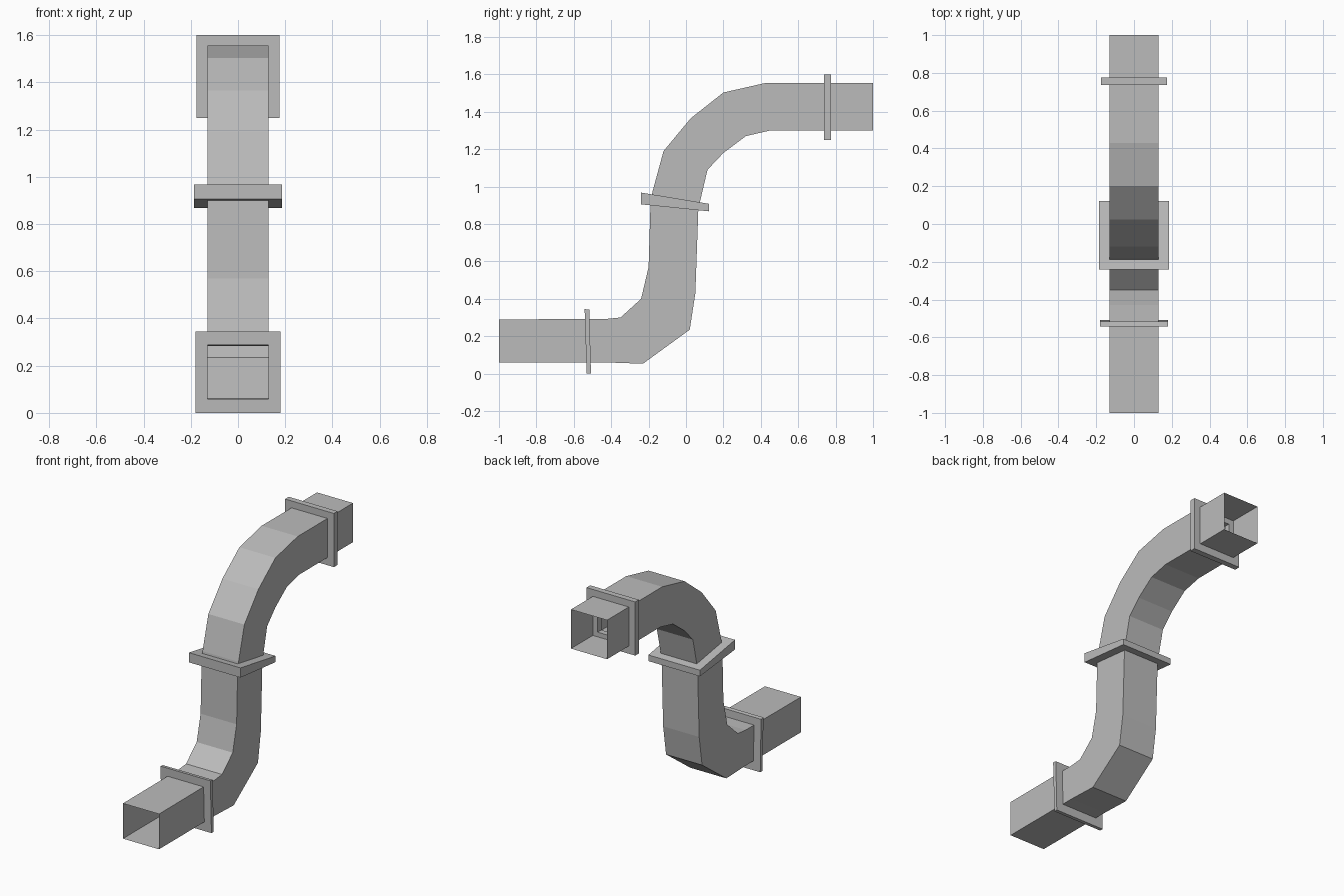
import bpy, bmesh

if "Cube" in bpy.data.objects:
    bpy.data.objects.remove(bpy.data.objects["Cube"])

metal = bpy.data.materials.new("duct grey")
metal.diffuse_color = (0.5, 0.5, 0.5, 1)
metal.use_nodes = True
metal.node_tree.nodes["Principled BSDF"].inputs["Base Color"].default_value = metal.diffuse_color


def finish(bm, name):
    bmesh.ops.recalc_face_normals(bm, faces=bm.faces[:])
    mesh = bpy.data.meshes.new(name)
    bm.to_mesh(mesh)
    bm.free()
    mesh.materials.append(metal)
    obj = bpy.data.objects.new(name, mesh)
    bpy.context.collection.objects.link(obj)
    return obj


def bridge(bm, a, b):
    """Join two four-sided loops with quads."""
    for i in range(4):
        j = (i + 1) % 4
        bm.faces.new((a[i], a[j], b[j], b[i]))


def loop(bm, w, lo, hi):
    """Rectangle across x between two (y, z) points."""
    return [bm.verts.new(c) for c in
            ((-w, *lo), (w, *lo), (w, *hi), (-w, *hi))]


# Open-ended S-shaped duct: (lower/outer point, upper/inner point) in y, z
sections = [
    ((-1.0, 0.06), (-1.0, 0.29)),
    ((-0.43, 0.06), (-0.43, 0.292)),
    ((-0.23, 0.053), (-0.35, 0.30)),
    ((0.02, 0.235), (-0.24, 0.40)),
    ((0.05, 0.43), (-0.20, 0.57)),
    ((0.066, 0.88), (-0.19, 0.90)),
    ((0.075, 0.92), (-0.18, 0.97)),
    ((0.115, 1.09), (-0.12, 1.19)),
    ((0.20, 1.18), (0.025, 1.365)),
    ((0.32, 1.27), (0.20, 1.503)),
    ((0.45, 1.30), (0.43, 1.555)),
    ((1.0, 1.30), (1.0, 1.555)),
]
bm = bmesh.new()
loops = [loop(bm, 0.13, lo, hi) for lo, hi in sections]
for a, b in zip(loops, loops[1:]):
    bridge(bm, a, b)
finish(bm, "duct")


def flange(name, w, hole_w, t, near, far):
    """Square collar; near/far are the (low, high) edges of its two sides,
    t is the margin of the hole as a fraction of the height."""
    bm = bmesh.new()
    rings = []
    for lo, hi in (near, far):
        def mix(k):
            return tuple(p + (q - p) * k for p, q in zip(lo, hi))
        rings.append((loop(bm, w, lo, hi), loop(bm, hole_w, mix(t), mix(1 - t))))
    (o1, i1), (o2, i2) = rings
    for a, b in ((o1, o2), (i1, i2), (o1, i1), (o2, i2)):
        bridge(bm, a, b)
    finish(bm, name)


# Three collars along the duct
flange("lower_flange", 0.18, 0.129, 0.17,
       ((-0.531, 0.0), (-0.542, 0.345)), ((-0.508, 0.0), (-0.517, 0.342)))
flange("middle_flange", 0.186, 0.129, 0.145,
       ((-0.24, 0.905), (0.122, 0.868)), ((-0.24, 0.968), (0.122, 0.908)))
flange("upper_flange", 0.176, 0.095, 0.23,
       ((0.737, 1.25), (0.737, 1.60)), ((0.775, 1.25), (0.775, 1.60)))
